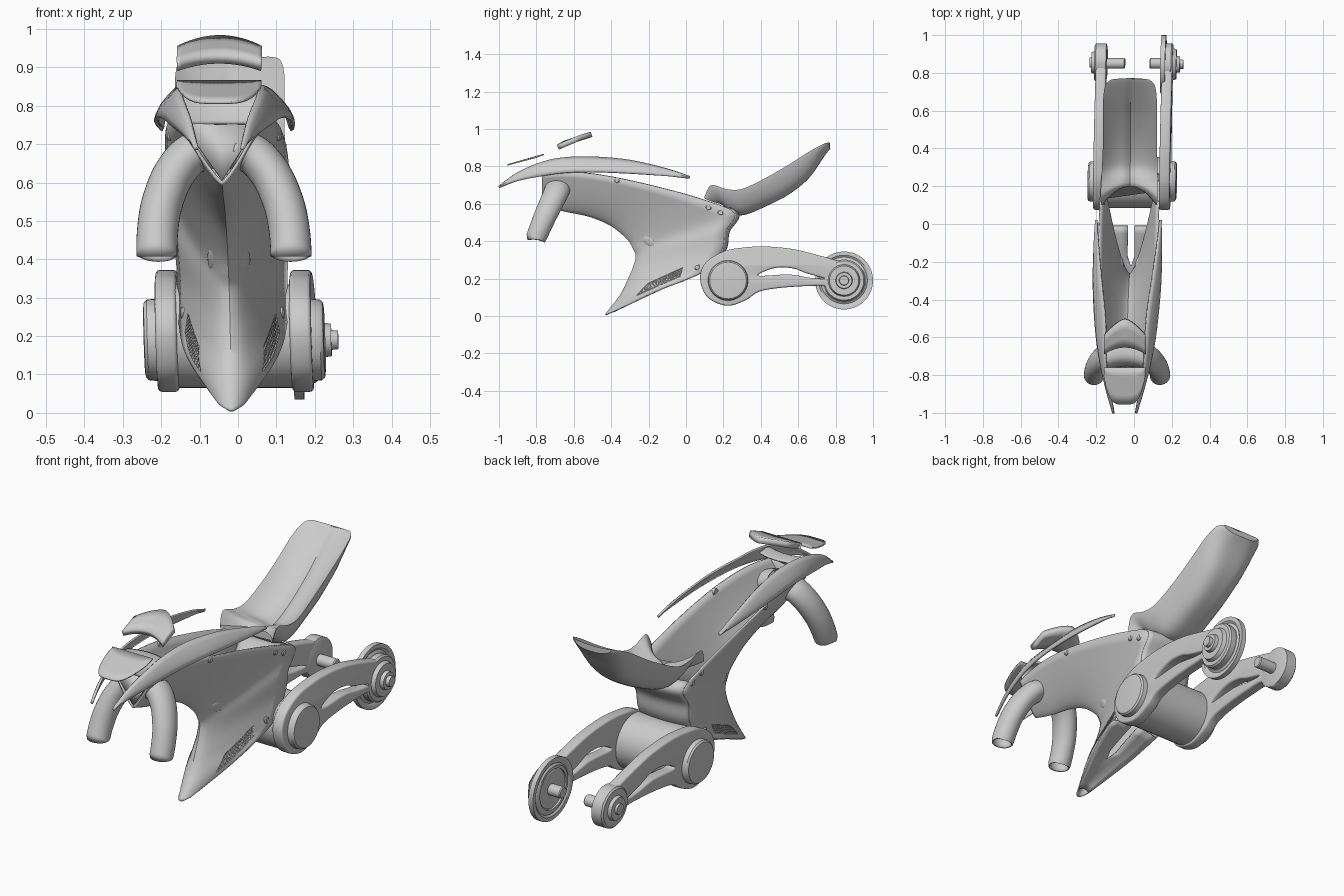
import bpy, bmesh, math
from mathutils import Vector, Matrix
from mathutils.bvhtree import BVHTree

if "Cube" in bpy.data.objects:
    bpy.data.objects.remove(bpy.data.objects["Cube"])

# the whole bike leans and yaws very slightly off the centre line
LEAN = Matrix(((1, .02, -.03, -.008), (0, 1, 0, 0), (0, 0, 1, 0), (0, 0, 0, 1)))

def spline(pts, n=6, closed=False):
    """Smooth curve through points of any dimension."""
    k, out = len(pts), []
    get = (lambda i: pts[i % k]) if closed else (lambda i: pts[min(max(i, 0), k - 1)])
    for i in range(k if closed else k - 1):
        for j in range(n):
            t = j / n
            out.append(tuple(.5 * (2*b + (c-a)*t + (2*a-5*b+4*c-d)*t*t + (3*b-a-3*c+d)*t**3)
                             for a, b, c, d in zip(get(i-1), get(i), get(i+1), get(i+2))))
    return out if closed else out + [tuple(pts[-1])]

def loft(rows, closed=False, caps=False):
    m = len(rows[0])
    verts = [v for r in rows for v in r]
    faces = [(i*m+j, i*m+(j+1) % m, (i+1)*m+(j+1) % m, (i+1)*m+j)
             for i in range(len(rows)-1) for j in range(m if closed else m-1)]
    if caps:
        faces += [tuple(range(m)), tuple(range(len(verts)-m, len(verts)))]
    return verts, faces

def make(name, geo, mirror=False, solid=0):
    verts, faces = geo
    verts, faces = list(verts), list(faces)
    if mirror:
        n = len(verts)
        verts += [(-v[0], v[1], v[2]) for v in verts]
        faces += [tuple(i + n for i in reversed(f)) for f in faces]
    me = bpy.data.meshes.new(name)
    me.from_pydata([tuple(v) for v in verts], [], faces)
    bm = bmesh.new()
    bm.from_mesh(me)
    bmesh.ops.remove_doubles(bm, verts=bm.verts, dist=1e-4)
    bmesh.ops.recalc_face_normals(bm, faces=bm.faces)
    bm.to_mesh(me)
    bm.free()
    me.transform(LEAN)
    ob = bpy.data.objects.new(name, me)
    bpy.context.collection.objects.link(ob)
    if solid:
        mod = ob.modifiers.new("thickness", 'SOLIDIFY')
        mod.thickness, mod.offset = solid, 0
    return ob

def lathe(name, prof, cy, cz, mirror=False, seg=40):
    """Turned part about an x axis; prof is (x, radius)."""
    rows = [[(x, cy + r*math.cos(2*math.pi*i/seg), cz + r*math.sin(2*math.pi*i/seg))
             for i in range(seg)] for x, r in prof]
    return make(name, loft(rows, True, prof[0] != prof[-1]), mirror)

# body shell: keel edge y,z / outer edge y,z / half width / fullness
stations = [(-.77, .60, -.77, .76, .105, .8), (-.66, .565, -.6, .77, .125, .75), (-.52, .535, -.4, .745, .145, .7),
            (-.40, .485, -.15, .69, .155, .7), (-.31, .41, .1, .62, .155, .7), (-.28, .36, .26, .55, .15, .68),
            (-.265, .32, .21, .45, .145, .64), (-.28, .26, .19, .35, .14, .6), (-.31, .19, .09, .235, .138, .54),
            (-.35, .11, -.13, .145, .115, .5), (-.43, .006, -.39, .022, .03, .5)]
st = spline(stations, 6)
U = [0, .02, .06, .12, .2, .3, .42, .55, .7, .85, 1]
shell = loft([[(w*u**p, a+(c-a)*u, b+(d-b)*u) for u in U] for a, b, c, d, w, p in st])
make("body_shell", shell, True, .008)
bvh = BVHTree.FromPolygons([Vector(v) for v in shell[0]], shell[1])

def side_x(y, z):
    hit = bvh.ray_cast(Vector((1, y, z)), Vector((-1, 0, 0)))[0]
    return hit.x if hit else .12

# belly floor with a central slot, rear wall and nose plate
gap = lambda y: .018 if y > -.2 else 0
make("belly_floor", loft([[(gap(c)+(w-gap(c))*k, c, d+.015*(1-k*k)) for k in (0, .35, .7, 1)]
                          for a, b, c, d, w, p in st[48:] if c < .02]), True, .008)
make("rear_wall", loft([[(w*k/6, c+.02*(1-(k/6)**2), d) for k in range(-6, 7)]
                        for a, b, c, d, w, p in st[28:46]]), False, .008)
make("nose_plate", loft([[(0, -.765, .605), (.0, -.75, .75)], [(.1, -.765, .755), (.1, -.75, .757)]]), True, .006)

# swept side blades
blade = spline([(-1, .055, .688, .055, .692), (-.9, .09, .722, .075, .765), (-.77, .125, .748, .097, .822),
                (-.65, .148, .765, .103, .846), (-.5, .166, .77, .108, .85), (-.3, .178, .762, .132, .832),
                (-.1, .176, .748, .155, .785), (.02, .165, .738, .164, .744)], 5)
make("side_blade", loft([[(x0+(x1-x0)*k+.008*math.sin(math.pi*k), y, z0+(z1-z0)*k)
                          for k in (0, .25, .5, .75, 1)] for y, x0, z0, x1, z1 in blade]), True, .009)

# front visor, dash and upper screen
S = [i/10 for i in range(-10, 11)]
make("front_visor", loft([[(.11*s, -.76+k*(-.195+.15*s**4), .864-k*(.056-.04*s**4)) for s in S]
                          for k in (0, .25, .5, .75, 1)]), False, .007)
make("dash", loft([[(.1*s, y-.02*s*s, z) for s in S]
                   for y, z in spline([(-.75, .752), (-.735, .80), (-.70, .825), (-.64, .82)], 4)]), False, .008)
make("upper_screen", loft([[(.11*s, (-.65-.035*s*s)*(1-k)+(-.505-.085*abs(s)**1.5)*k,
                             .923-.02*s*s+k*(.048-.008*s*s)) for s in S]
                           for k in (0, .33, .66, 1)]), False, .028)

# hollow fork tubes, cut level at the bottom
path = [Vector(p) for p in spline([(.03, -.69, .69), (.085, -.69, .67), (.13, -.715, .615), (.16, -.75, .54),
                                   (.172, -.78, .47), (.175, -.805, .41)], 6)]
rings = []
for i, p in enumerate(path):
    t = (path[min(i+1, len(path)-1)] - path[max(i-1, 0)]).normalized()
    a = t.cross(Vector((0, 1, 0))).normalized()
    b = t.cross(a)
    wide = .05 + .018*(1 - i/(len(path)-1))
    rings.append([p + .05*a*math.cos(q*math.pi/16) + wide*b*math.sin(q*math.pi/16) for q in range(32)])
for v in rings[-1]:
    v.y += (v.z - .41)*.36
    v.z = .408
make("fork_tube", loft(rings, True), True, .007)

# seat: edge y, centre y, half width, edge z, centre z, underside z
seat = spline([(.10, .20, .145, .64, .625, .60), (.135, .215, .152, .70, .635, .585), (.22, .245, .15, .678, .635, .55),
               (.30, .31, .147, .68, .625, .54), (.42, .42, .143, .735, .672, .583), (.55, .55, .142, .81, .755, .65),
               (.66, .66, .142, .88, .84, .74), (.735, .74, .13, .92, .903, .855), (.765, .772, .10, .928, .925, .895)], 5)
rows = []
for ye, yc, w, ze, zc, zb in seat:
    groove = .018*min(1, max(0, (.76-ye)/.15))
    top = [(w*s, yc+(ye-yc)*s*s, zc+(ze-zc)*abs(s)**2.4-groove*math.exp(-(s/.12)**2)) for s in S]
    low = [(w*s*.99, yc+(ye-yc)*s*s, zb+(ze-.012-zb)*abs(s)**3.5) for s in reversed(S)]
    rows.append(top + low)
make("seat", loft(rows, True, True))

# swing arms: outline with a slot, rounded edges
outline = spline([(.075, .2), (.105, .285), (.2, .345), (.3, .365), (.42, .372), (.57, .358), (.7, .327), (.82, .292),
                  (.915, .26), (.94, .19), (.91, .12), (.84, .092), (.76, .155), (.65, .16), (.5, .15),
                  (.39, .13), (.32, .085), (.22, .055), (.115, .1)], 6, True)
slot = spline([(.39, .215), (.43, .243), (.5, .26), (.58, .253), (.64, .23), (.74, .2), (.66, .205), (.55, .222)], 5, True)
cu = bpy.data.curves.new("arm_outline", 'CURVE')
cu.dimensions, cu.fill_mode = '2D', 'BOTH'
cu.extrude, cu.bevel_depth, cu.bevel_resolution, cu.offset = .018, .01, 2, -.01
for pts in (outline, slot):
    sp = cu.splines.new('POLY')
    sp.points.add(len(pts)-1)
    for p, (y, z) in zip(sp.points, pts):
        p.co = (y, z, 0, 1)
    sp.use_cyclic_u = True
helper = bpy.data.objects.new("arm_outline", cu)
bpy.context.collection.objects.link(helper)
me = helper.evaluated_get(bpy.context.evaluated_depsgraph_get()).to_mesh()
geo = ([(v.co.z+.175, v.co.x, v.co.y) for v in me.vertices], [tuple(f.vertices) for f in me.polygons])
make("swing_arm", geo, True)
bpy.data.objects.remove(helper)

# pivot drum, caps, rear hubs and axle stubs
lathe("pivot_drum", [(-.155, .13), (-.15, .135), (.15, .135), (.155, .13)], .22, .2)
lathe("pivot_cap", [(.195, .108), (.225, .105), (.233, .098), (.235, .085)], .225, .19, True)
lathe("left_hub", [(-.145, .085), (-.15, .1), (-.205, .1), (-.212, .092), (-.212, .06), (-.228, .055),
                   (-.228, .028), (-.238, .026)], .855, .195)
lathe("right_hub", [(.15, .11), (.195, .112), (.203, .105), (.203, .085), (.222, .078), (.222, .045),
                    (.24, .042), (.24, .026), (.258, .024)], .845, .19)
lathe("rear_ring", [(.14, .155), (.165, .155), (.165, .135), (.158, .125), (.165, .115), (.165, .1),
                    (.14, .1), (.14, .115), (.147, .125), (.14, .135), (.14, .155)], .845, .19)
lathe("left_axle", [(-.15, .028), (-.055, .028), (-.05, .024)], .85, .19)
lathe("right_axle", [(.15, .028), (.085, .028), (.08, .024)], .85, .19)

# panel bolts
for y, z in ((.12, .58), (.185, .553), (.06, .26), (-.37, .725)):
    x = side_x(y, z)
    lathe("panel_bolt", [(x-.01, .016), (x+.005, .016), (x+.009, .011)], y, z, True, 16)

# oval side lamps lying on the shell
rows = []
for i in range(1, 8):
    a = math.pi*i/8
    y0, z0 = -.2 - .036*math.cos(a), .40 + .012*math.cos(a)
    rows.append([(side_x(y0, z0+.026*math.sin(a)*math.cos(q*math.pi/8)) + .009*math.sin(a)*math.sin(q*math.pi/8),
                  y0, z0+.026*math.sin(a)*math.cos(q*math.pi/8)) for q in range(16)])
make("side_lamp", loft(rows, True, True), True)

# mesh vents low on the flanks
rows = []
for i in range(15):
    k = i/14
    lo, hi = (-.27+.24*k, .105+.105*k), (-.20+.185*k, .175+.085*k)
    rows.append([(side_x(y, z)+.004, y, z) for y, z in
                 [(lo[0]+(hi[0]-lo[0])*j/5, lo[1]+(hi[1]-lo[1])*j/5) for j in range(6)]])
vent = make("vent_mesh", loft(rows), True)
vent.modifiers.new("bars", 'WIREFRAME').thickness = .006

# smooth shading with crisp edges
bpy.ops.object.select_all(action='SELECT')
bpy.context.view_layer.objects.active = vent
bpy.ops.object.shade_smooth_by_angle(angle=math.radians(35))
